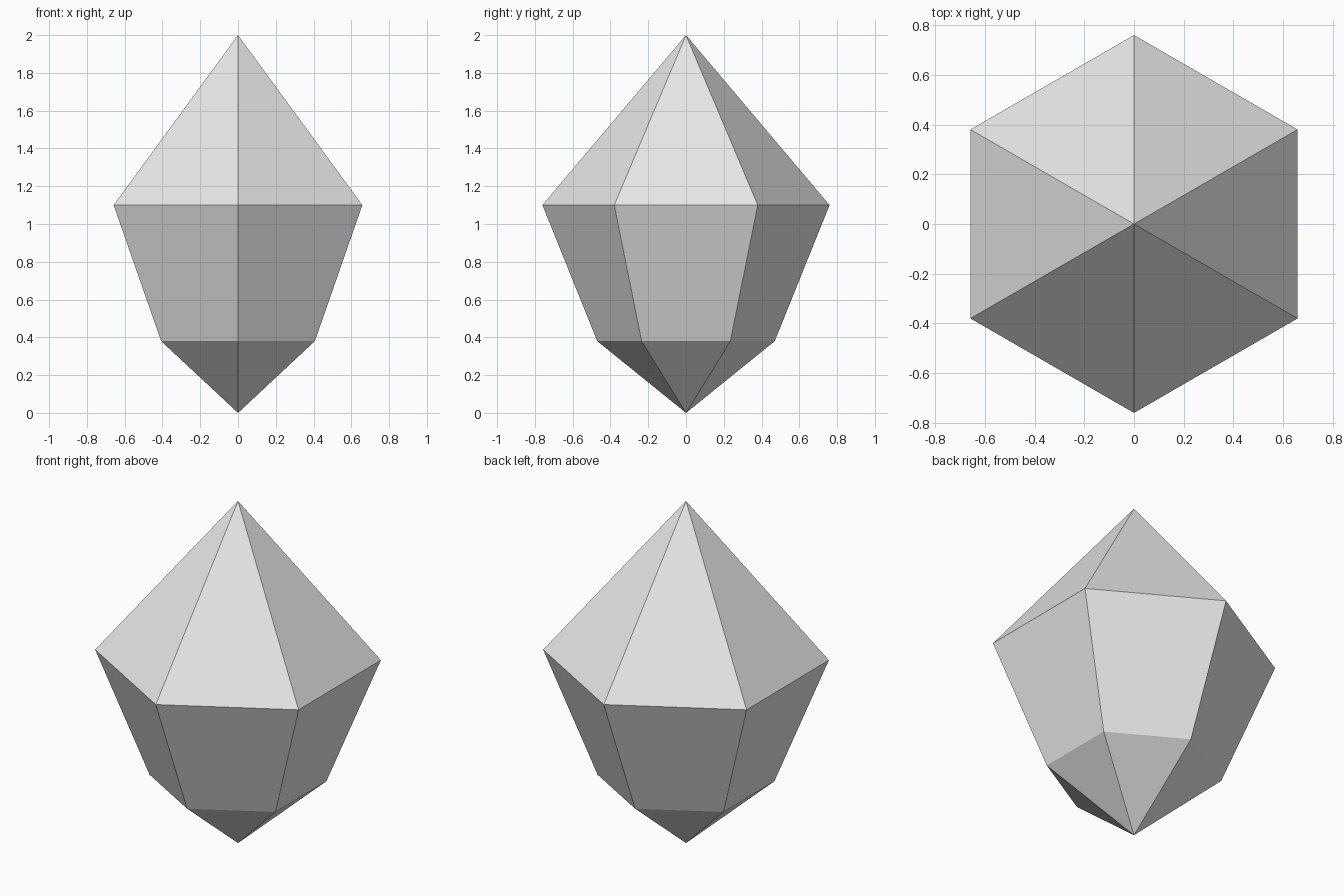
import bpy
import bmesh
from math import sin, cos, tau

cube = bpy.data.objects.get("Cube")
if cube:
    bpy.data.objects.remove(cube, do_unlink=True)

SIDES = 6

# Gem colour
grey = bpy.data.materials.new("light grey")
grey.use_nodes = True
colour = (0.8, 0.8, 0.8, 1)
grey.diffuse_color = colour
grey.node_tree.nodes["Principled BSDF"].inputs["Base Color"].default_value = colour

bm = bmesh.new()


def ring(radius, z):
    """Hexagonal ring with one corner pointing to the front."""
    angles = [tau * (i / SIDES - 0.25) for i in range(SIDES)]
    return [bm.verts.new((radius * cos(a), radius * sin(a), z)) for a in angles]


# Levels from the bottom point to the top point
bottom = bm.verts.new((0, 0, 0))
lower = ring(0.47, 0.38)
girdle = ring(0.76, 1.10)
top = bm.verts.new((0, 0, 2))

# Facets: lower point, tapered waist, tall crown
for i in range(SIDES):
    j = (i + 1) % SIDES
    bm.faces.new((bottom, lower[j], lower[i]))
    bm.faces.new((lower[i], lower[j], girdle[j], girdle[i]))
    bm.faces.new((girdle[i], girdle[j], top))

mesh = bpy.data.meshes.new("crystal")
bm.to_mesh(mesh)
bm.free()
mesh.materials.append(grey)
crystal = bpy.data.objects.new("crystal", mesh)
bpy.context.collection.objects.link(crystal)
